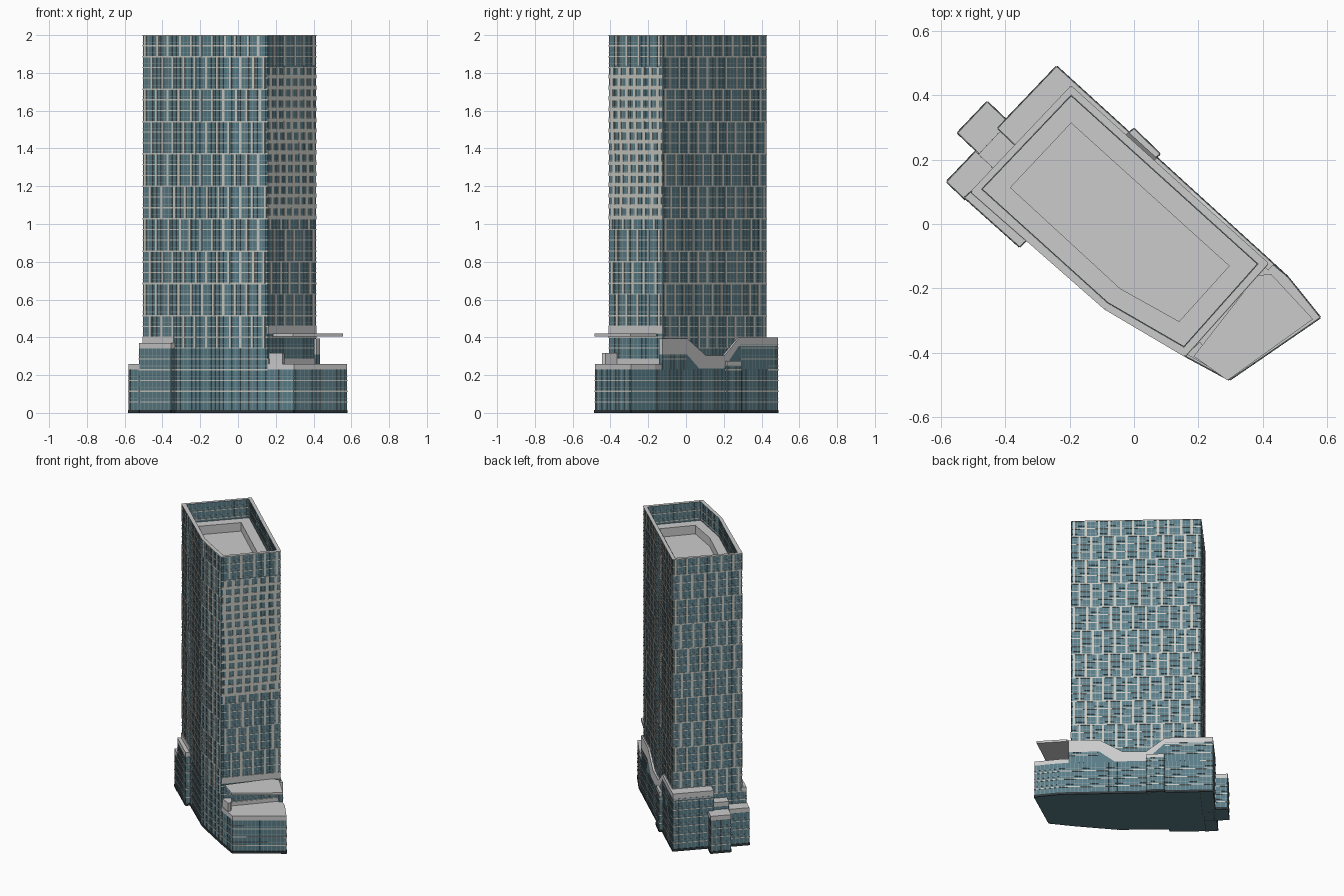
import bpy, bmesh, math, random
from mathutils import Vector

if "Cube" in bpy.data.objects:
    bpy.data.objects.remove(bpy.data.objects["Cube"])

random.seed(4)

def material(name, rgb):
    m = bpy.data.materials.new(name)
    m.diffuse_color = (*rgb, 1)
    m.use_nodes = True
    m.node_tree.nodes["Principled BSDF"].inputs["Base Color"].default_value = m.diffuse_color
    return m

GLASS = material("teal_glass", (0.10, 0.20, 0.24))
PALE = material("pale_panel", (0.58, 0.58, 0.54))
MULLION = material("mullion", (0.25, 0.33, 0.35))
DARK = material("dark_base", (0.03, 0.04, 0.045))

def finish(name, bm, mat=None):
    me = bpy.data.meshes.new(name)
    bm.to_mesh(me)
    bm.free()
    ob = bpy.data.objects.new(name, me)
    bpy.context.collection.objects.link(ob)
    if mat:
        me.materials.append(mat)
    return ob

def loft(name, loops, mat=None, bottom=True, top=True):
    """Join equal-length (outline, z) loops; outlines run counter-clockwise."""
    bm = bmesh.new()
    rings = [[bm.verts.new((x, y, z)) for x, y in pts] for pts, z in loops]
    for a, b in zip(rings, rings[1:]):
        for i in range(len(a)):
            j = (i + 1) % len(a)
            bm.faces.new((a[i], a[j], b[j], b[i]))
    if bottom:
        bm.faces.new(rings[0][::-1])
    if top:
        bm.faces.new(rings[-1])
    return finish(name, bm, mat)

def prism(name, pts, z0, z1, mat=None):
    return loft(name, [(pts, z0), (pts, z1)], mat)

def strip(bm, p, q, u0, u1, z0, z1, out=0.003):
    """Thin raised bar on wall p->q between distances u0 and u1."""
    p, q = Vector(p), Vector(q)
    d = (q - p).normalized()
    n = Vector((d.y, -d.x)) * out
    a, b = p + d * u0, p + d * u1
    vs = [bm.verts.new((v.x, v.y, z)) for v, z in
          ((a, z0), (b, z0), (b, z1), (a, z1),
           (a + n, z0), (b + n, z0), (b + n, z1), (a + n, z1))]
    for f in ((4, 5, 6, 7), (0, 1, 5, 4), (1, 2, 6, 5), (2, 3, 7, 6), (3, 0, 4, 7)):
        bm.faces.new([vs[i] for i in f])

TIER, FLOOR = 0.1715, 0.1715 / 3
pale, thin, base = bmesh.new(), bmesh.new(), bmesh.new()

def lines(p, q, z0, z1):
    """Floor lines and fine mullions."""
    L = (Vector(q) - Vector(p)).length
    z = FLOOR * math.ceil((z0 + 0.005) / FLOOR)
    while z < z1 - 0.006:
        strip(pale, p, q, 0, L, z - 0.003, z + 0.003)
        strip(thin, p, q, 0, L, z + 0.018, z + 0.021, 0.002)
        z += FLOOR
    n = max(1, round(L / 0.027))
    for i in range(n):
        strip(thin, p, q, (i + .5) * L / n - .0015, (i + .5) * L / n + .0015, z0, z1, 0.002)
    if z0 == 0:
        strip(base, p, q, 0, L, 0, 0.016, 0.0035)

def panels(p, q, z0, z1):
    """Pale vertical panels that shift sideways at each tier."""
    L = (Vector(q) - Vector(p)).length
    n = max(2, round(L / 0.075))
    z, k = z0, 0
    while z < z1 - 0.01:
        top = min(z + TIER, z1)
        for i in range(n):
            u = (i + (0.22 if k % 2 else 0.68) + random.choice((0, 0, 0.12))) * L / n
            strip(pale, p, q, u - 0.007, min(u + 0.007, L), z, top, 0.0035)
        strip(pale, p, q, 0, L, top - 0.005, top, 0.0035)
        z, k = top, k + 1

def walls(pts, z0, z1):
    for p, q in zip(pts, pts[1:]):
        lines(p, q, z0, z1)

# tower with open parapet and sunken roof
A, B, C, D, E = (-0.195, 0.425), (-0.503, 0.10), (-0.09, -0.262), (0.157, -0.408), (0.413, -0.122)
tower = [A, B, C, D, E]
inner = [(-0.195, 0.40), (-0.473, 0.108), (-0.082, -0.245), (0.155, -0.382), (0.385, -0.124)]
well = [(-0.195, 0.313), (-0.383, 0.113), (-0.043, -0.20), (0.14, -0.302), (0.295, -0.13)]
loft("tower_walls", [(tower, 0), (tower, 2)], GLASS, top=False)
loft("parapet_rim", [(tower, 2), (inner, 2)], None, False, False)
loft("parapet_inside", [(inner, 2), (inner, 1.87)], GLASS, False, False)
loft("sunken_roof", [(inner, 1.87), (well, 1.87), (well, 1.81)], None, False, True)

walls([A, B, C, D], 0, 2)
for p, q in ((D, E), (E, A)):
    lines(p, q, 0.26, 2)
for p, q in ((A, B), (B, C), (C, D), (E, A)):
    panels(p, q, 0.343, 2)
inside = inner[::-1]
walls(inside + inside[:1], 1.88, 2)

# dense grid of pale panels on the narrow end wall
panels(D, E, 0.46, 1.03)
panels(D, E, 1.84, 2)
end_len = (Vector(E) - Vector(D)).length
for k in range(14):
    z = 1.03 + k * FLOOR
    strip(pale, D, E, 0, end_len, z, z + 0.015, 0.0035)
    for i in range(7):
        u = (i + 0.35 + 0.2 * math.sin(k * 0.45)) * end_len / 7
        strip(pale, D, E, u, u + 0.02, z, z + FLOOR, 0.0035)

# podium wing beneath the narrow end
F, G, H = (0.296, -0.483), (0.577, -0.29), (0.476, -0.164)
wing = [D, F, G, H, (0.40, -0.10), (0.30, -0.15)]
prism("podium_wing", wing, 0, 0.23, GLASS)
prism("podium_wing_cap", wing, 0.23, 0.26)
walls([D, F, G, H], 0, 0.23)
prism("terrace_box", [(0.165, -0.405), (0.235, -0.445), (0.245, -0.425), (0.205, -0.365)], 0.26, 0.318)
prism("canopy", [(0.185, -0.41), (0.29, -0.485), (0.555, -0.295), (0.425, -0.155), (0.38, -0.16)], 0.405, 0.42)

# grey bands on the tower
bands = bmesh.new()
strip(bands, D, E, 0, end_len, 0.42, 0.462, 0.005)
strip(bands, D, E, 0, end_len, 0.26, 0.285, 0.005)
strip(bands, B, C, 0, 0.22, 0.37, 0.405, 0.005)
finish("tower_bands", bands)

# blocks along the left end, placed by distance along and into the wall
T = Vector((-0.24, 0.488))
along, into = Vector((-0.69, -0.724)), Vector((0.724, -0.69))

def block(name, s0, s1, d0, d1, z, cap):
    pts = [tuple(T + along * s + into * d) for s, d in ((s0, d0), (s1, d0), (s1, d1), (s0, d1))]
    prism(name, pts, 0, z - cap, GLASS)
    prism(name + "_cap", pts, z - cap, z)
    walls([pts[3]] + pts, 0, z - cap)

block("tall_end_block", 0, 0.264, 0, 0.08, 0.40, 0.045)
block("recessed_link", 0.264, 0.364, 0.012, 0.08, 0.31, 0.03)
block("low_corner_block", 0.364, 0.493, 0, 0.08, 0.26, 0.03)
block("projecting_block", 0.228, 0.36, -0.08, 0.012, 0.26, 0.03)

# slab on the front left wall
slab = [(-0.525, 0.082), (-0.355, -0.07), (-0.331, -0.046), (-0.50, 0.104)]
prism("front_slab", slab, 0, 0.34, GLASS)
prism("front_slab_cap", slab, 0.34, 0.37)
walls([slab[3]] + slab[:3], 0, 0.34)

# back screen wall with a dipped top edge, profile given as (y, z)
def on_back(y):
    t = (0.488 - y) / (0.488 + 0.164)
    return Vector((-0.24 + 0.716 * t, y))

def screen(name, profile, mat):
    bm = bmesh.new()
    f = bm.faces.new([bm.verts.new((*on_back(y), z)) for y, z in profile])
    r = bmesh.ops.extrude_face_region(bm, geom=[f])
    bmesh.ops.translate(bm, vec=(-0.017, -0.0186, 0),
                        verts=[v for v in r["geom"] if isinstance(v, bmesh.types.BMVert)])
    bmesh.ops.recalc_face_normals(bm, faces=bm.faces)
    finish(name, bm, mat)

low = [(-0.125, 0.31), (0.005, 0.31), (0.07, 0.235), (0.2, 0.235), (0.28, 0.355), (0.488, 0.355)]
high = [(-0.125, 0.395), (0.005, 0.395), (0.105, 0.305), (0.205, 0.305), (0.285, 0.40), (0.488, 0.40)]
screen("back_screen_glass", [(0.488, 0), (-0.164, 0), (-0.164, 0.23), (-0.125, 0.23)] + low, GLASS)
screen("back_screen_band", low + high[::-1], None)
walls([on_back(-0.164), on_back(0.488)], 0, 0.23)
lines(on_back(0.285), on_back(0.488), 0.23, 0.355)
lines(on_back(-0.125), on_back(0.0), 0.23, 0.31)

# shallow bay on the back wall
bay = [(0.08, 0.217), (0.0, 0.295), (-0.03, 0.27), (0.05, 0.195)]
prism("back_bay", bay[:1] + bay[1:], 0, 0.25, GLASS)
prism("back_bay_cap", bay, 0.25, 0.275)
walls([bay[3]] + bay[:3], 0, 0.25)

# collected facade bars
finish("pale_facade_panels", pale, PALE)
finish("fine_mullions", thin, MULLION)
finish("base_trim", base, DARK)
